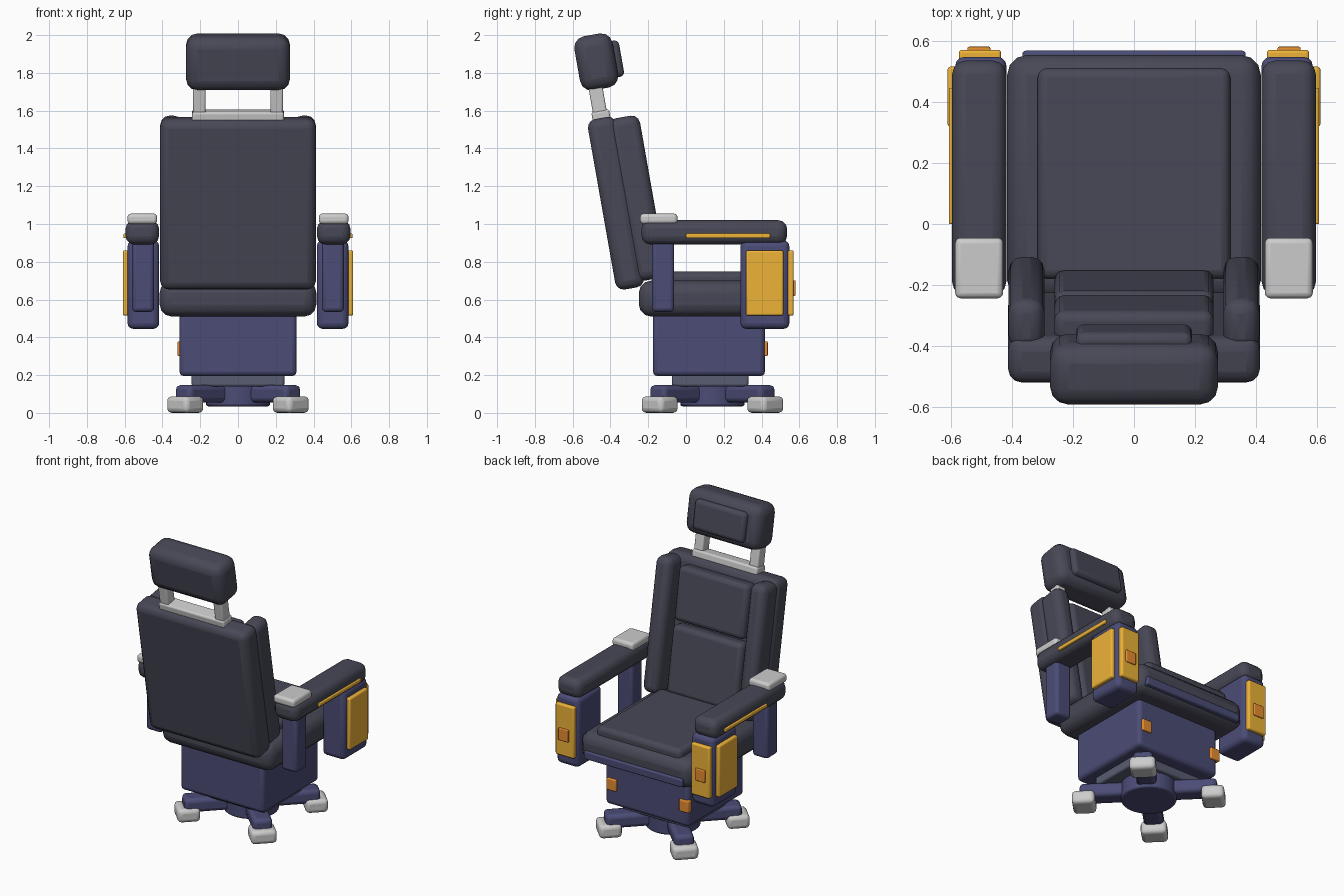
import bpy, bmesh, math
from mathutils import Matrix, Vector

if "Cube" in bpy.data.objects:
    bpy.data.objects.remove(bpy.data.objects["Cube"])


def material(name, color):
    m = bpy.data.materials.new(name)
    m.diffuse_color = (*color, 1)
    m.use_nodes = True
    m.node_tree.nodes["Principled BSDF"].inputs["Base Color"].default_value = m.diffuse_color
    return m


LEATHER = material("charcoal_leather", (0.065, 0.065, 0.095))
NAVY = material("navy_shell", (0.07, 0.072, 0.18))
STEEL = material("dark_steel", (0.1, 0.11, 0.17))
YELLOW = material("yellow_panel", (0.85, 0.45, 0.04))
ORANGE = material("orange_light", (0.8, 0.27, 0.03))


def finish(name, bm, mat, bevel, matrix):
    mesh = bpy.data.meshes.new(name)
    bm.to_mesh(mesh)
    bm.free()
    obj = bpy.data.objects.new(name, mesh)
    bpy.context.collection.objects.link(obj)
    obj.matrix_world = matrix
    if mat:
        mesh.materials.append(mat)
    mod = obj.modifiers.new("soft_edges", 'BEVEL')
    mod.width, mod.segments = bevel, 3
    mod.limit_method = 'ANGLE'
    bpy.ops.object.select_all(action='DESELECT')
    obj.select_set(True)
    bpy.context.view_layer.objects.active = obj
    bpy.ops.object.shade_smooth_by_angle(angle=math.radians(40))
    return obj


def box(name, x, y, z, mat=None, bevel=0.02, frame=Matrix()):
    """Rounded box from (min, max) ranges, placed in a local frame."""
    bm = bmesh.new()
    bmesh.ops.create_cube(bm, size=1)
    lo, hi = Vector((x[0], y[0], z[0])), Vector((x[1], y[1], z[1]))
    bmesh.ops.scale(bm, vec=hi - lo, verts=bm.verts)
    return finish(name, bm, mat, bevel, frame @ Matrix.Translation((lo + hi) / 2))


def side_range(s, a, b):
    return tuple(sorted((s * a, s * b)))


# Swivel base: hub, four diagonal legs with feet
bm = bmesh.new()
bmesh.ops.create_cone(bm, cap_ends=True, segments=32, radius1=0.17, radius2=0.17, depth=0.115)
finish("base_hub", bm, NAVY, 0.012, Matrix.Translation((0, 0.14, 0.0925)))
for i in range(4):
    f = Matrix.Translation((0, 0.14, 0)) @ Matrix.Rotation(math.radians(45 + 90 * i), 4, 'Z')
    box(f"base_leg_{i}", (0.08, 0.42), (-0.06, 0.06), (0.055, 0.147), NAVY, 0.025, f)
    box(f"base_foot_{i}", (0.325, 0.465), (-0.08, 0.08), (0, 0.088), None, 0.025, f)

# Pedestal with marker lights
box("swivel_plate", (-0.245, 0.245), (-0.075, 0.33), (0.14, 0.21), STEEL, 0.012)
box("pedestal", (-0.31, 0.31), (-0.175, 0.418), (0.195, 0.53), NAVY, 0.025)
for i, x in enumerate((-0.285, 0.255)):
    box(f"pedestal_light_{i}", (x - 0.035, x + 0.035), (0.395, 0.433), (0.3, 0.378), ORANGE, 0.006)

# Seat
box("seat_cushion", (-0.415, 0.415), (-0.25, 0.553), (0.51, 0.7), LEATHER, 0.065)
box("seat_pad", (-0.315, 0.315), (-0.18, 0.51), (0.65, 0.748), LEATHER, 0.03)
box("seat_trim", (-0.365, 0.365), (0.48, 0.567), (0.535, 0.59), NAVY, 0.01)

# Reclined backrest, built in its own tilted frame
B = Matrix.Translation((0, -0.371, 1.11)) @ Matrix.Rotation(math.radians(10), 4, 'X')
box("backrest_shell", (-0.412, 0.412), (-0.077, 0.077), (-0.458, 0.458), LEATHER, 0.045, B)
box("upper_back_pad", (-0.26, 0.26), (0.04, 0.155), (0.055, 0.405), LEATHER, 0.03, B)
box("lower_back_pad", (-0.26, 0.26), (0.04, 0.155), (-0.41, 0.03), LEATHER, 0.03, B)
for s in (-1, 1):
    box("back_bolster", side_range(s, 0.293, 0.41), (0.03, 0.2), (-0.43, 0.443), LEATHER, 0.045, B)
    box("headrest_post", side_range(s, 0.172, 0.238), (-0.037, 0.037), (0.46, 0.66), None, 0.01, B)
box("headrest_bracket", (-0.243, 0.243), (-0.045, 0.05), (0.43, 0.497), None, 0.012, B)
box("headrest", (-0.275, 0.275), (-0.075, 0.13), (0.61, 0.9), LEATHER, 0.06, B)
box("headrest_pad", (-0.19, 0.19), (0.08, 0.163), (0.655, 0.85), LEATHER, 0.025, B)

# Armrests, mirrored left and right
for s in (-1, 1):
    box("armrest_pad", side_range(s, 0.418, 0.595), (-0.235, 0.535), (0.892, 1.02), LEATHER, 0.045)
    box("armrest_cap", side_range(s, 0.428, 0.585), (-0.243, -0.045), (1.0, 1.055), None, 0.018)
    box("armrest_strip", side_range(s, 0.57, 0.606), (0, 0.445), (0.925, 0.95), YELLOW, 0.005)
    box("armrest_rear_post", side_range(s, 0.445, 0.56), (-0.18, -0.063), (0.535, 0.93), NAVY, 0.02)
    box("armrest_front_block", side_range(s, 0.417, 0.585), (0.288, 0.547), (0.445, 0.912), NAVY, 0.03)
    box("block_side_panel", side_range(s, 0.56, 0.61), (0.318, 0.515), (0.515, 0.86), YELLOW, 0.01)
    box("block_front_panel", side_range(s, 0.435, 0.573), (0.52, 0.57), (0.515, 0.86), YELLOW, 0.01)
    box("block_light", side_range(s, 0.47, 0.545), (0.55, 0.58), (0.62, 0.702), ORANGE, 0.005)
